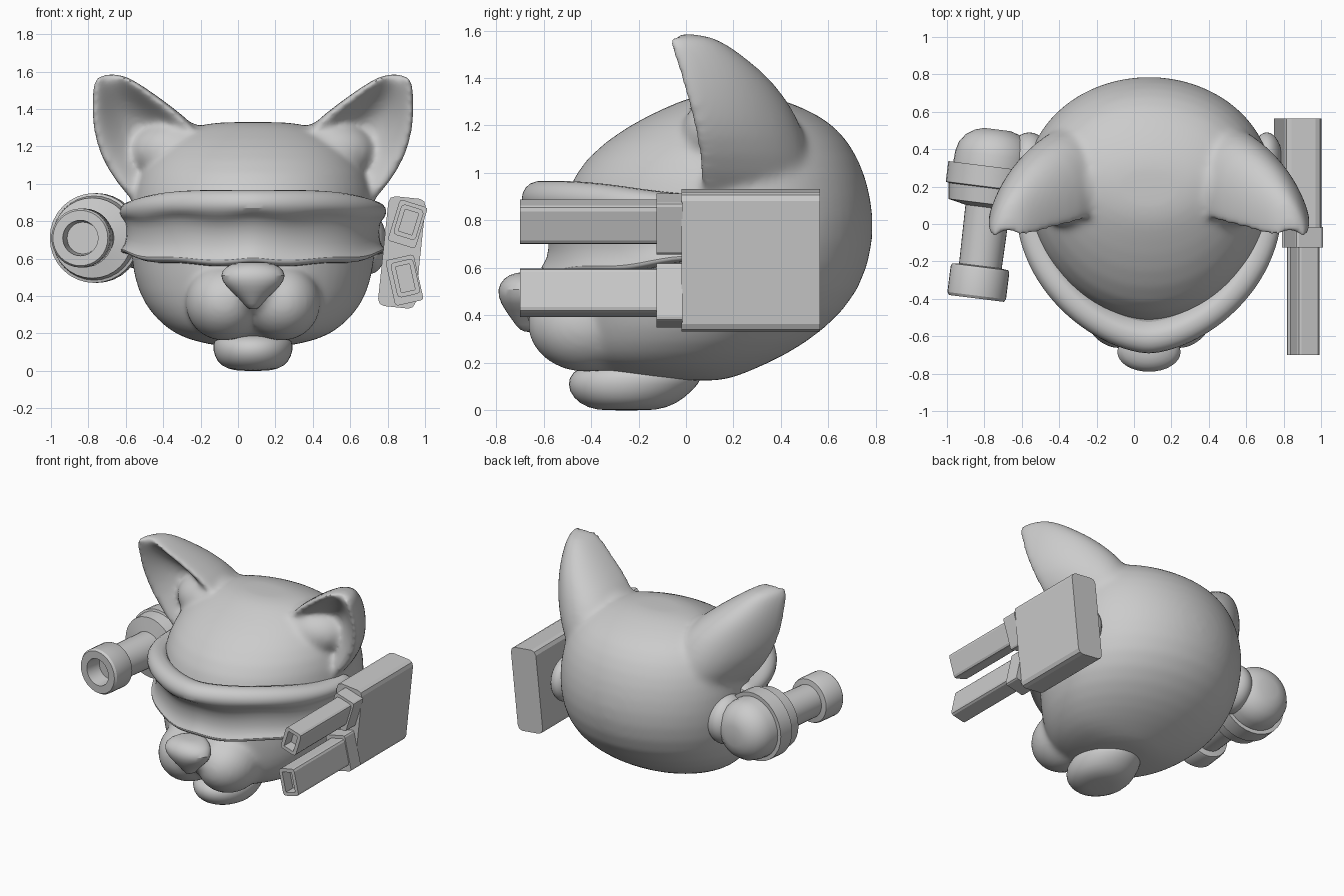
import bpy, bmesh
from math import sin, cos, pi, radians
from mathutils import Matrix, Vector

cube = bpy.data.objects.get("Cube")
if cube:
    bpy.data.objects.remove(cube, do_unlink=True)

CX = 0.08  # symmetry plane of the head

clay = bpy.data.materials.new("light_grey")
clay.use_nodes = True
GREY = (0.6, 0.6, 0.6, 1)
clay.diffuse_color = GREY
clay.node_tree.nodes["Principled BSDF"].inputs["Base Color"].default_value = GREY


def finish(name, bm, subdiv=0, angle=35):
    bmesh.ops.recalc_face_normals(bm, faces=bm.faces[:])
    mesh = bpy.data.meshes.new(name)
    bm.to_mesh(mesh)
    bm.free()
    mesh.materials.append(clay)
    ob = bpy.data.objects.new(name, mesh)
    bpy.context.collection.objects.link(ob)
    if subdiv:
        mod = ob.modifiers.new("smooth_surface", 'SUBSURF')
        mod.levels = mod.render_levels = subdiv
    bpy.ops.object.select_all(action='DESELECT')
    ob.select_set(True)
    bpy.context.view_layer.objects.active = ob
    bpy.ops.object.shade_smooth_by_angle(angle=radians(angle))
    return ob


def loft(name, rings, subdiv=1, angle=35):
    """Skin a list of point rings and cap both ends."""
    bm = bmesh.new()
    rows = [[bm.verts.new(p) for p in ring] for ring in rings]
    n = len(rows[0])
    for a, b in zip(rows, rows[1:]):
        for i in range(n):
            j = (i + 1) % n
            bm.faces.new((a[i], a[j], b[j], b[i]))
    for row in (rows[0], rows[-1]):
        mid = bm.verts.new(sum((v.co for v in row), Vector()) / n)
        for i in range(n):
            bm.faces.new((row[i], row[(i + 1) % n], mid))
    return finish(name, bm, subdiv, angle)


def egg(z, w, front, back, wide=0.5, n=24):
    """Horizontal ring, widest at a fraction of its depth."""
    yc = front + (back - front) * wide
    ring = []
    for i in range(n):
        t = 2 * pi * i / n
        depth = (yc - front) if cos(t) > 0 else (back - yc)
        ring.append((CX + w * sin(t), yc - depth * cos(t), z))
    return ring


def ball(name, centre, radii):
    bm = bmesh.new()
    m = Matrix.Translation(centre) @ Matrix.Diagonal((*radii, 1))
    bmesh.ops.create_uvsphere(bm, u_segments=32, v_segments=20, radius=1, matrix=m)
    return finish(name, bm, angle=60)


def block(name, centre, size, roll, bevel, hollow=0):
    """Bevelled bar along y, rolled about it, with an optional front opening."""
    bm = bmesh.new()
    bmesh.ops.create_cube(bm, size=1, matrix=Matrix.Diagonal((*size, 1)))
    long_edges = [e for e in bm.edges
                  if abs((e.verts[0].co - e.verts[1].co).y) > size[1] / 2]
    bmesh.ops.bevel(bm, geom=long_edges, offset=bevel, segments=2, profile=0.5,
                    affect='EDGES')
    if hollow:
        muzzle = min(bm.faces, key=lambda f: f.calc_center_median().y)
        bmesh.ops.inset_region(bm, faces=[muzzle], thickness=hollow)
        pit = bmesh.ops.extrude_face_region(bm, geom=[muzzle])["geom"]
        bmesh.ops.translate(bm, vec=(0, 0.08, 0),
                            verts=[g for g in pit if isinstance(g, bmesh.types.BMVert)])
        if muzzle.is_valid:
            bm.faces.remove(muzzle)
    bm.transform(Matrix.Translation(centre) @ Matrix.Rotation(roll, 4, 'Y'))
    return finish(name, bm, angle=20)


# Head: height, half width, front and back depth
skull = [(0.125, .15, -.12, .17), (0.165, .36, -.42, .27), (0.23, .47, -.5, .42),
         (0.34, .58, -.53, .59), (0.5, .645, -.54, .74), (0.72, .665, -.53, .80),
         (0.9, .66, -.52, .785), (1.06, .62, -.44, .735), (1.2, .52, -.25, .64),
         (1.28, .4, -.08, .49), (1.33, .24, .04, .34)]
head = loft("head", [egg(*r, wide=.57, n=32) for r in skull], angle=60)

# Ears: height, inner and outer reach, front and back depth
ear = [(0.85, .3, .6, .1, .5), (1.0, .25, .735, .09, .53), (1.15, .22, .83, .07, .5),
       (1.3, .3, .865, .03, .43), (1.42, .45, .87, -.005, .33),
       (1.5, .56, .865, -.03, .23), (1.56, .65, .85, -.045, .15),
       (1.585, .71, .82, -.04, .07)]


def ear_ring(side, z, inner, outer, front, back):
    mid, half, depth = (inner + outer) / 2, (outer - inner) / 2, back - front
    cup = 0.45 * min(1, max(0, (1.57 - z) * 5)) * min(1, max(0, (z - .95) * 3)) * depth
    ring = []
    for i in range(24):
        t = 2 * pi * i / 24
        s = sin(t)
        u = mid + half * (cos(t) - 0.3 * max(s, 0))
        # the hollow lies towards the outer edge, inside a rounded rim
        lip = 0.14 * s * (1 + s)
        dent = lip + cup * s ** 4 * (0.8 + 0.2 * cos(t))
        y = front + (depth * s if s > 0 else dent) + 0.04 * (1 - cos(t)) * half
        ring.append((CX + side * u, y, z))
    return ring


soft_parts = []
for label, side in (("left", 1), ("right", -1)):
    soft_parts.append(loft(label + "_ear", [ear_ring(side, *r) for r in ear]))
    # Soft root between ear and brow, and whisker pad of the muzzle
    soft_parts.append(ball(label + "_ear_root", (CX + side * .42, .19, 1.17),
                           (.24, .21, .17)))
    soft_parts.append(ball(label + "_muzzle_pad", (CX + side * .155, -.42, .365),
                           (.208, .25, .205)))
soft_parts.append(ball("muzzle_bridge", (CX, -.46, .45), (.18, .25, .16)))

# Fuse the soft parts into the head with a blended skin
for part in soft_parts:
    part.select_set(True)
head.select_set(True)
bpy.context.view_layer.objects.active = head
bpy.ops.object.join()
skin = head.modifiers.new("fused_skin", 'REMESH')
skin.mode = 'VOXEL'
skin.voxel_size = 0.016
skin.use_smooth_shade = True
blend = head.modifiers.new("blend", 'SMOOTH')
blend.factor, blend.iterations = 0.5, 24

# Nose and lower jaw
nose = [(.33, .03, -.70, -.58), (.39, .075, -.74, -.58), (.45, .15, -.785, -.58),
        (.51, .185, -.8, -.58), (.56, .15, -.77, -.56), (.582, .08, -.72, -.56)]
loft("nose", [egg(*r, n=16) for r in nose], angle=60)
jaw = [(0, .1, -.38, -.12), (.025, .175, -.45, -.04), (.08, .21, -.5, .03),
       (.14, .22, -.5, .08), (.18, .2, -.46, .06), (.205, .13, -.36, 0)]
loft("lower_jaw", [egg(*r, n=20) for r in jaw], angle=60)

# Visor: padded band swept round the face (outward offset, height fraction)
band = [(-.16, -.95), (-.05, -1), (0, -.93), (.012, -.82), (-.02, -.68), (-.03, -.2),
        (-.025, .2), (-.005, .32), (.01, .5), (.01, .75), (-.025, .96), (-.08, 1),
        (-.16, .95)]
sweep = []
STEPS = 28
for i in range(STEPS + 1):
    t = radians(-98 + 196 * i / STEPS)
    s, c = sin(t), cos(t)
    tall = 0.205 - 0.06 * abs(s) ** 6
    ripple = 0.008 * cos(9 * t)
    ring = []
    for off, h in band:
        u = (0.705 + off) * abs(s) ** 1.22 * (1 if s > 0 else -1)
        lean = 0.08 * min(1, max(0, 1 - 2 * h))  # lower part sits further back
        ring.append((CX + u, 0.1 - (0.785 + off - lean) * c,
                     0.765 + h * tall + (ripple if h < .4 else 0)))
    sweep.append(ring)
loft("visor", sweep, angle=50)

# Side mounts
ball("right_mount", (-.56, .32, .72), (.12, .17, .17))
ball("left_mount", (.71, .33, .68), (.085, .16, .16))

# Lamp: turned profile (distance from the back, radius)
lamp = [(0, .07), (.015, .12), (.045, .165), (.09, .197), (.14, .21), (.2, .213),
        (.2, .24), (.31, .24), (.315, .225), (.40, .215), (.42, .12), (.735, .115),
        (.74, .152), (.755, .158), (.895, .158), (.91, .148), (.91, .095), (.8, .085)]
axis = Vector((-.125, -1, 0)).normalized()
across, origin = Vector((axis.y, -axis.x, 0)), Vector((-.73, .505, .71))
loft("lamp", [[origin + axis * d + across * (r * cos(2 * pi * k / 32))
               + Vector((0, 0, r * sin(2 * pi * k / 32))) for k in range(32)]
              for d, r in lamp], subdiv=0, angle=30)

# Twin launcher: housing, then a collar and hollow barrel for each tube
block("launcher_housing", (.876, .2725, .633), (.2, .585, .59), .105, .035)
for label, x, z, w, h, roll in (("upper", .912, .795, .125, .17, .3),
                                ("lower", .895, .495, .125, .19, -.22)):
    block(label + "_collar", (x - .005, -.07, z - .01), (w + .03, .11, h + .06), roll, .015)
    block(label + "_barrel", (x, -.4, z), (w, .6, h), roll, .02, .025)
